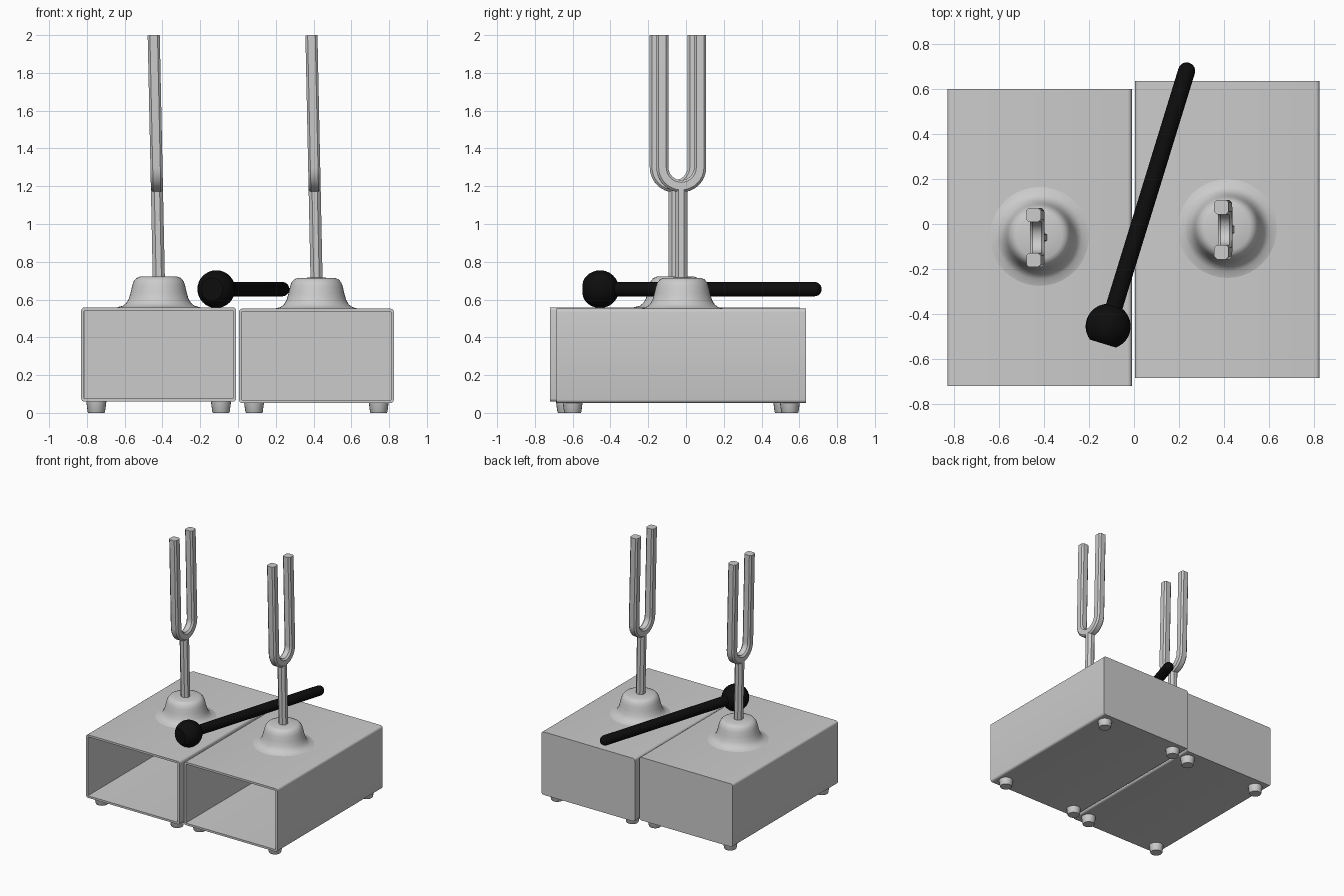
import bpy, bmesh, math
from mathutils import Vector

if "Cube" in bpy.data.objects:
    bpy.data.objects.remove(bpy.data.objects["Cube"])


def make_mat(name, col):
    m = bpy.data.materials.new(name)
    m.diffuse_color = (*col, 1)
    m.use_nodes = True
    m.node_tree.nodes["Principled BSDF"].inputs["Base Color"].default_value = m.diffuse_color
    return m


GREY = make_mat("light grey", (0.6, 0.6, 0.6))
BLACK = make_mat("black", (0.004, 0.004, 0.004))


def finish(name, bm, mat, loc=(0, 0, 0), angle=35):
    bmesh.ops.recalc_face_normals(bm, faces=bm.faces)
    me = bpy.data.meshes.new(name)
    bm.to_mesh(me)
    bm.free()
    for p in me.polygons:
        p.use_smooth = True
    me.set_sharp_from_angle(angle=math.radians(angle))
    me.materials.append(mat)
    ob = bpy.data.objects.new(name, me)
    ob.location = loc
    bpy.context.collection.objects.link(ob)
    return ob


def loft(bm, rings):
    """Skin a list of rings of points and cap both ends."""
    vs = [[bm.verts.new(p) for p in r] for r in rings]
    n = len(vs[0])
    for a, b in zip(vs, vs[1:]):
        for i in range(n):
            j = (i + 1) % n
            bm.faces.new((a[i], a[j], b[j], b[i]))
    bm.faces.new(vs[0][::-1])
    bm.faces.new(vs[-1])


def revolve(name, profile, mat, loc, n=40, angle=35):
    """Turn (radius, z) points around z."""
    bm = bmesh.new()
    loft(bm, [[(r * math.cos(2 * math.pi * i / n), r * math.sin(2 * math.pi * i / n), z)
               for i in range(n)] for r, z in profile])
    return finish(name, bm, mat, loc, angle)


def sweep(bm, path, half, cham):
    """Sweep a chamfered square along a (y, z) path."""
    c = half - cham
    prof = [(half, -c), (half, c), (c, half), (-c, half),
            (-half, c), (-half, -c), (-c, -half), (c, -half)]
    rings = []
    for k, (y, z) in enumerate(path):
        a, b = path[max(k - 1, 0)], path[min(k + 1, len(path) - 1)]
        t = Vector((b[0] - a[0], b[1] - a[1])).normalized()
        rings.append([(u, y - t.y * v, z + t.x * v) for u, v in prof])
    loft(bm, rings)


def resonance_box(name, loc):
    """Hollow box with rounded long edges, open at the front."""
    bm = bmesh.new()
    bmesh.ops.create_cube(bm, size=1)
    bmesh.ops.scale(bm, vec=(0.82, 1.32, 0.5), verts=bm.verts)
    long_edges = [e for e in bm.edges if abs(e.verts[0].co.y - e.verts[1].co.y) > 1]
    bmesh.ops.bevel(bm, geom=long_edges, offset=0.018, segments=4, profile=0.5, affect='EDGES')
    bm.normal_update()
    front = [f for f in bm.faces if f.normal.y < -0.9]
    bmesh.ops.inset_region(bm, faces=front, thickness=0.016, depth=0)
    bmesh.ops.inset_region(bm, faces=front, thickness=0.0004, depth=-1.3)
    return finish(name, bm, GREY, loc)


def tuning_fork(name, loc):
    bm = bmesh.new()
    sweep(bm, [(0, 0), (0, 0.49)], 0.032, 0.018)                      # stem
    arc = [(0.1 * math.cos(a), 0.6 + 0.1 * math.sin(a))
           for a in (math.pi + math.pi * i / 16 for i in range(17))]
    sweep(bm, [(-0.1, 1.3)] + arc + [(0.1, 1.3)], 0.032, 0.012)       # prongs
    ob = finish(name, bm, GREY, loc, 30)
    ob.rotation_euler.y = -0.021                                     # slight lean
    return ob


# dome under each fork, flaring into the box top
DOME = [(0.22, -0.01), (0.22, 0.0), (0.19, 0.008), (0.172, 0.022), (0.158, 0.045),
        (0.148, 0.08), (0.14, 0.115), (0.132, 0.138), (0.118, 0.155), (0.1, 0.162), (0.03, 0.164)]
FOOT = [(0.043, 0), (0.046, 0.005), (0.054, 0.065)]

# two matching resonance boxes with forks
for side, cx, cy, dz in (("left", -0.42, -0.06, 0.007), ("right", 0.415, -0.025, 0.0)):
    resonance_box(side + "_resonance_box", (cx, cy, 0.302 + dz))
    revolve(side + "_fork_base", DOME, GREY, (cx, cy + 0.005, 0.552 + dz))
    tuning_fork(side + "_tuning_fork", (cx + 0.001, cy, 0.7))
    for i, (sx, sy) in enumerate(((-1, -1), (1, -1), (-1, 1), (1, 1))):
        revolve(f"{side}_foot_{i + 1}", FOOT, GREY, (cx + sx * 0.33, cy + sy * 0.575, 0), 20)

# mallet: head is a sphere with a flat striking end, handle has a rounded tip
head = Vector((-0.115, -0.455, 0.655))
tip = Vector((0.237, 0.69, 0.655))
length = (tip - head).length
quat = (tip - head).to_track_quat('Z', 'Y')
start = math.asin(-0.8)
ball = [(0.1 * math.cos(a), 0.1 * math.sin(a))
        for a in (start + (1.55 - start) * i / 18 for i in range(19))]
rod = [(0.038, 0.05), (0.038, length - 0.01)] + [
    (0.038 * math.cos(a), length - 0.01 + 0.038 * math.sin(a))
    for a in (1.52 * i / 6 for i in range(1, 7))]
for name, prof in (("mallet_head", ball), ("mallet_handle", rod)):
    ob = revolve(name, prof, BLACK, head, 32)
    ob.rotation_mode = 'QUATERNION'
    ob.rotation_quaternion = quat
